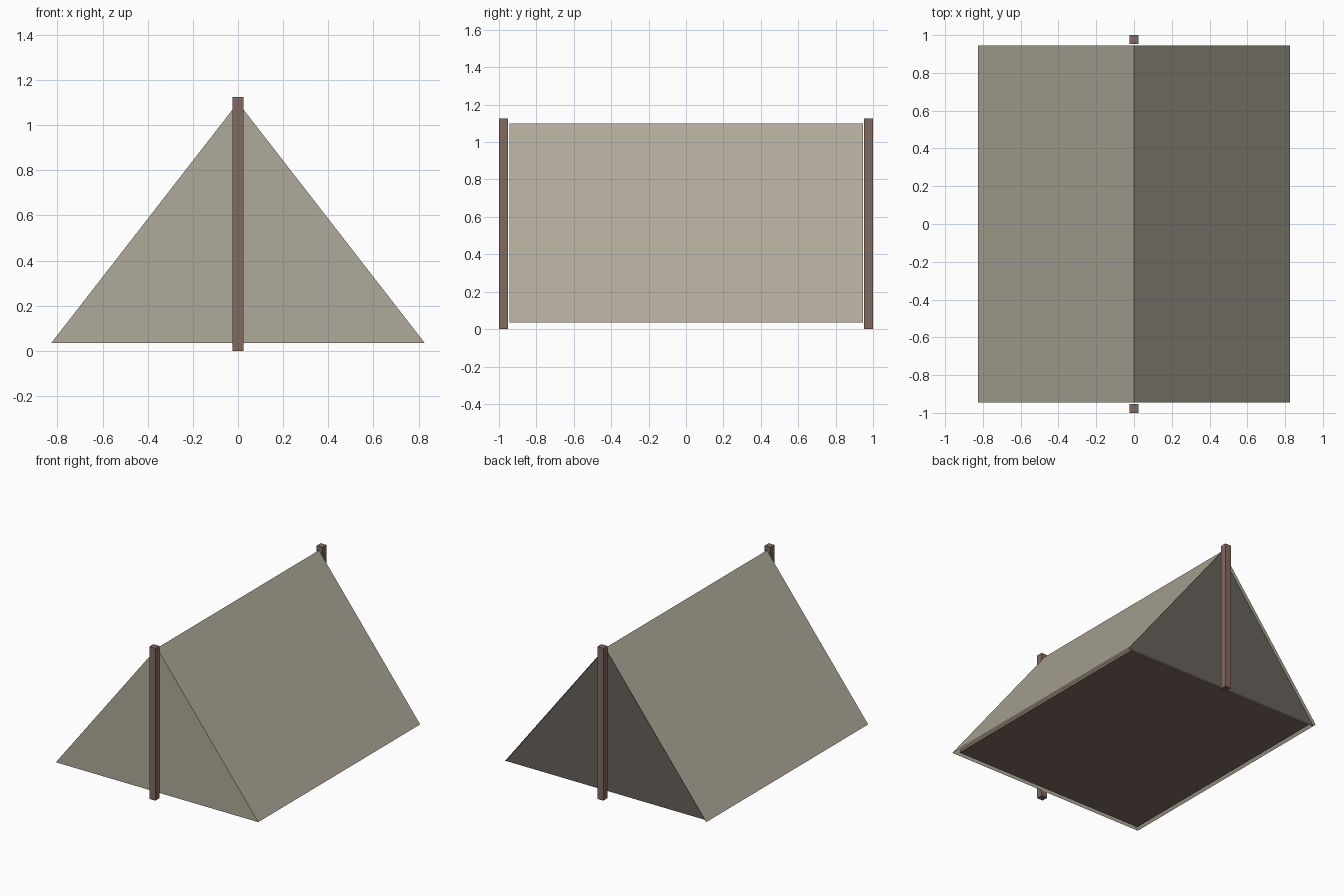
import bpy

cube = bpy.data.objects.get("Cube")
if cube:
    bpy.data.objects.remove(cube, do_unlink=True)


def material(name, color):
    m = bpy.data.materials.new(name)
    m.use_nodes = True
    m.diffuse_color = (*color, 1)
    bsdf = m.node_tree.nodes["Principled BSDF"]
    bsdf.inputs["Base Color"].default_value = (*color, 1)
    bsdf.inputs["Roughness"].default_value = 0.9
    return m


canvas = material("canvas tan", (0.43, 0.40, 0.32))
shade = material("dark opening", (0.135, 0.12, 0.103))
wood = material("wood brown", (0.22, 0.145, 0.12))


def mesh_object(name, verts, faces, mat):
    mesh = bpy.data.meshes.new(name)
    mesh.from_pydata(verts, [], faces)
    mesh.materials.append(mat)
    obj = bpy.data.objects.new(name, mesh)
    bpy.context.collection.objects.link(obj)
    return obj


def box(name, center, size, mat):
    bpy.ops.mesh.primitive_cube_add(size=1, location=center)
    obj = bpy.context.object
    obj.name = name
    obj.scale = size
    bpy.ops.object.transform_apply(location=False, rotation=False, scale=True)
    obj.data.materials.append(mat)
    return obj


HALF_WIDTH, HALF_LENGTH = 0.827, 0.945
BASE, RIDGE = 0.035, 1.1


def profile(y):
    """Triangular cross-section at a given depth."""
    return [(-HALF_WIDTH, y, BASE), (HALF_WIDTH, y, BASE), (0, y, RIDGE)]


# Canvas: two roof slopes and the closed front wall
mesh_object("canvas_shell", profile(-HALF_LENGTH) + profile(HALF_LENGTH),
            [(0, 1, 2), (1, 4, 5, 2), (3, 0, 2, 5)], canvas)

# Dark entrance recessed into the back end
mesh_object("back_opening", profile(HALF_LENGTH - 0.025), [(1, 0, 2)], shade)

# Floor slab inside the canvas
box("floor", (0, 0, BASE + 0.012), (1.58, 1.82, 0.024), wood)

# Upright poles at both ends
for name, side in (("front_pole", -1), ("back_pole", 1)):
    box(name, (0, side * 0.976, 0.5625), (0.048, 0.048, 1.125), wood)
